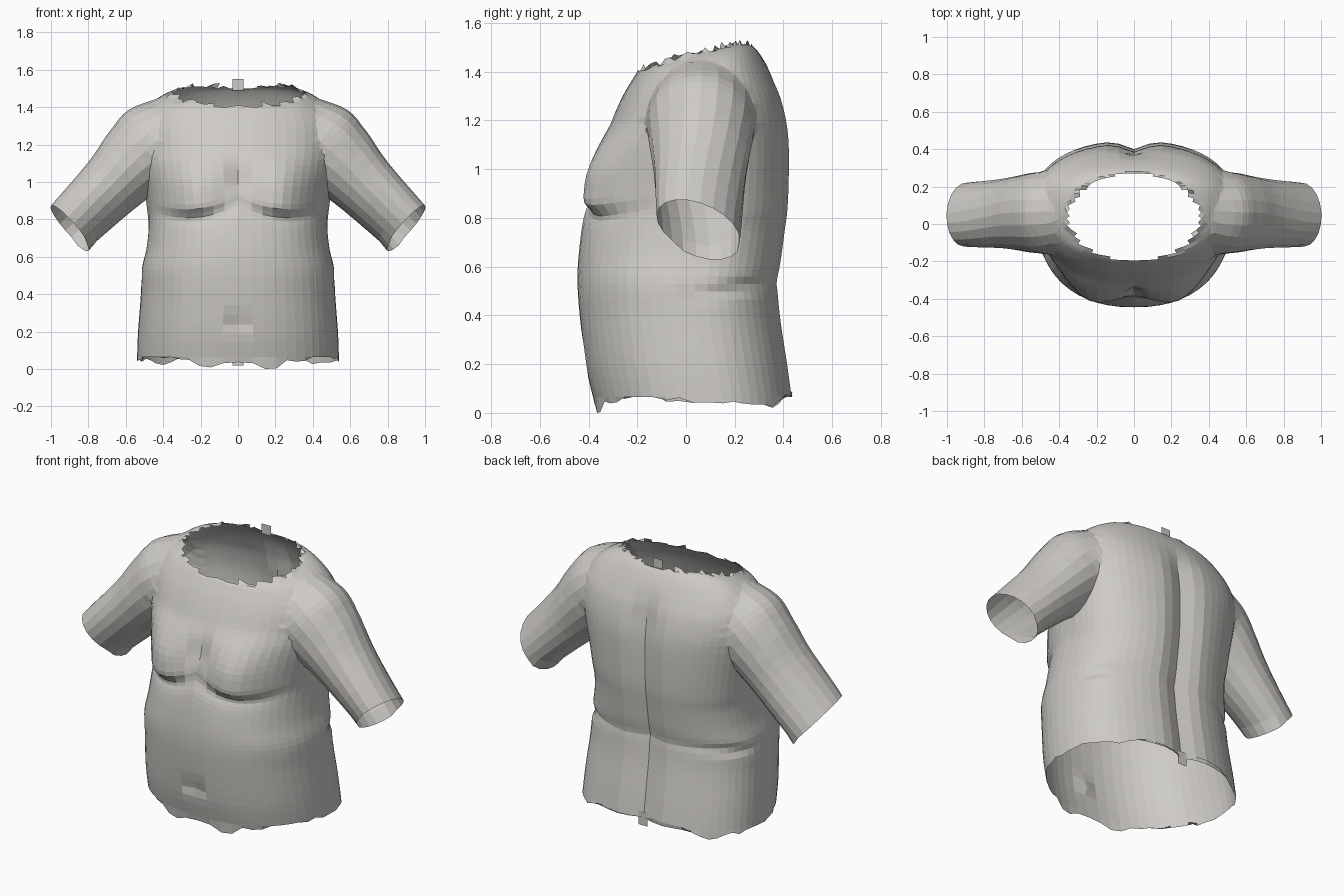
import bpy, bmesh, random
from math import sin, cos, pi, exp, copysign
from mathutils import Vector

random.seed(4)
if "Cube" in bpy.data.objects:
    bpy.data.objects.remove(bpy.data.objects["Cube"], do_unlink=True)

skin = bpy.data.materials.new("warm grey skin")
skin.use_nodes = True
tone = (0.62, 0.60, 0.57, 1)
skin.diffuse_color = tone
skin.node_tree.nodes["Principled BSDF"].inputs["Base Color"].default_value = tone


def spline(rows, steps):
    """Smoothly resample rows of numbers with a Catmull-Rom curve."""
    rows = [Vector(r) for r in rows]
    out = []
    for i in range(len(rows) - 1):
        a, b = rows[max(i - 1, 0)], rows[i]
        c, d = rows[i + 1], rows[min(i + 2, len(rows) - 1)]
        for k in range(steps):
            t = k / steps
            out.append(b + (c - a) * t / 2 + (a * 2 - b * 5 + c * 4 - d) * t * t / 2
                       + (b * 3 - a - c * 3 + d) * t ** 3 / 2)
    return out + [rows[-1]]


def loft(name, rings):
    """Closed solid through a list of point rings."""
    bm = bmesh.new()
    loops = [[bm.verts.new(p) for p in ring] for ring in rings]
    n = len(loops[0])
    for low, high in zip(loops, loops[1:]):
        for i in range(n):
            j = (i + 1) % n
            bm.faces.new((low[i], low[j], high[j], high[i]))
    bm.faces.new(loops[0][::-1])
    bm.faces.new(loops[-1])
    bmesh.ops.recalc_face_normals(bm, faces=bm.faces)
    mesh = bpy.data.meshes.new(name)
    bm.to_mesh(mesh)
    bm.free()
    mesh.materials.append(skin)
    obj = bpy.data.objects.new(name, mesh)
    bpy.context.collection.objects.link(obj)
    return obj


def bump(value, centre, width):
    return exp(-((value - centre) / width) ** 2)


def ramp(value, start, end):
    t = min(max((value - start) / (end - start), 0), 1)
    return t * t * (3 - 2 * t)


def body_point(row, angle):
    """Rounded cross-section with chest, navel, spine and waist folds."""
    z, half, front, back = row
    c, s = cos(angle), sin(angle)
    middle = front * 0.42 + back * 0.58
    power = 2 / 2.3
    x = half * copysign(abs(c) ** power, c)
    reach = middle - front if s < 0 else back - middle
    y = middle + reach * copysign(abs(s) ** power, s)
    height = z
    if s < 0:
        chest = ramp(z, 0.8, 0.88) * (1 - ramp(z, 0.95, 1.22))
        y -= 0.075 * chest * bump(abs(x), 0.24, 0.16)
        y += 0.025 * bump(x, 0, 0.04) * bump(z, 1.02, 0.12)
        y += 0.025 * bump(x, 0, 0.04) * bump(z, 0.26, 0.04)
        # chest fold curves upward at the breastbone and the sides
        height += (abs(x) - 0.27) ** 2 * bump(z, 0.85, 0.15)
    else:
        y -= 0.045 * bump(x, 0, 0.075) * (1 - ramp(z, 1.2, 1.45))
    fold = 0.035 * bump(z, 0.49 + 0.15 * y, 0.028) * bump(y, 0.22, 0.16)
    return Vector((x * (1 - fold), y * (1 - fold), height))


# Torso: height, half width, front, back
body_rows = [
    (0.05, 0.54, -0.375, 0.445), (0.2, 0.535, -0.41, 0.425), (0.4, 0.52, -0.435, 0.395),
    (0.54, 0.515, -0.445, 0.385), (0.65, 0.49, -0.44, 0.4), (0.76, 0.478, -0.42, 0.415),
    (0.84, 0.483, -0.385, 0.425), (0.95, 0.498, -0.37, 0.43), (1.1, 0.525, -0.35, 0.43),
    (1.2, 0.54, -0.31, 0.42), (1.3, 0.535, -0.265, 0.395), (1.37, 0.51, -0.225, 0.365),
    (1.43, 0.465, -0.18, 0.335), (1.48, 0.395, -0.09, 0.305), (1.51, 0.32, 0, 0.28),
    (1.54, 0.2, 0.08, 0.24)]
around = 56
torso = loft("torso", [[body_point(r, 2 * pi * i / around) for i in range(around)]
                       for r in spline(body_rows, 4)])

# Arms: centre x, y, z, half height, half depth
arm_rows = [(0.28, 0.07, 1.3, 0.215, 0.2), (0.43, 0.062, 1.22, 0.235, 0.225),
            (0.55, 0.06, 1.125, 0.208, 0.213), (0.685, 0.057, 0.985, 0.175, 0.188),
            (0.9, 0.05, 0.77, 0.152, 0.165)]
across, along = Vector((0.66, 0, 0.75)), Vector((0.75, 0, -0.66))


def arm(name, side):
    rings = []
    for x, y, z, tall, deep in spline(arm_rows, 4):
        ring = []
        for i in range(20):
            a = 2 * pi * i / 20
            lean = 0.045 * ramp(x, 0.5, 0.9) * sin(a)
            p = Vector((x, y + deep * cos(a) - lean, z)) + across * tall * sin(a)
            p += along * 0.03 * ramp(x, 0.7, 0.9) * cos(a)
            ring.append(Vector((p.x * side, p.y, p.z)))
        rings.append(ring)
    return loft(name, rings)


# Join the arms to the torso as one skin
limbs = [arm("left_arm", 1), arm("right_arm", -1)]
for limb in limbs:
    mod = torso.modifiers.new("join", 'BOOLEAN')
    mod.operation = 'UNION'
    mod.solver = 'EXACT'
    mod.object = limb
graph = bpy.context.evaluated_depsgraph_get()
joined = bpy.data.meshes.new_from_object(torso.evaluated_get(graph))
torso.modifiers.clear()
torso.data = joined
for limb in limbs:
    bpy.data.objects.remove(limb, do_unlink=True)

# Open the waist, sleeves and neck
bm = bmesh.new()
bm.from_mesh(joined)


def is_open(face):
    c = face.calc_center_median()
    neck = c.z > 1.35 and (c.x / 0.35) ** 2 + ((c.y - 0.035) / 0.235) ** 2 < 1
    return neck or len(face.verts) > 14


bmesh.ops.delete(bm, geom=[f for f in bm.faces if is_open(f)], context='FACES')


# Soften the shoulder joins without shrinking them, leaving the armpits creased
def joint():
    return [v for v in bm.verts
            if 0.36 < abs(v.co.x) < 0.68 and v.co.z > 1.14 and not v.is_boundary]


bmesh.ops.remove_doubles(bm, verts=joint(), dist=0.015)
region = joint()
for factor in (0.5, -0.5) * 5:
    bmesh.ops.smooth_vert(bm, verts=region, factor=factor,
                          use_axis_x=True, use_axis_y=True, use_axis_z=True)

# Ragged hem, neckline and sleeve ends
for v in bm.verts:
    if not v.is_boundary:
        continue
    x, y, z = v.co
    if z < 0.06:
        v.co.z = 0.06 + 0.03 * ramp(abs(y), 0.3, 0.45) * copysign(1, y)
        v.co.z += 0.03 * bump(y, -0.18, 0.08)
        v.co.z -= 0.04 * (bump(abs(x), 0.18, 0.06) if y < 0 else bump(abs(x), 0.4, 0.06))
        v.co.z += random.uniform(-0.012, 0.012)
    elif z > 1.35:
        v.co.z += random.uniform(-0.012, 0.015)
    elif z < 0.7:
        v.co.z -= 0.015

# Small strips hanging at the spine and standing at the nape
for z, height, y in ((0.03, 0.08, 0.405), (1.5, 0.06, 0.265)):
    ends = [(-0.03, z), (0.03, z), (0.03, z + height), (-0.03, z + height)]
    bm.faces.new([bm.verts.new((x, y, h)) for x, h in ends])

# Rest the lowest point on the ground
drop = min(v.co.z for v in bm.verts)
bmesh.ops.translate(bm, verts=bm.verts, vec=(0, 0, -drop))
for f in bm.faces:
    f.smooth = False
bm.to_mesh(joined)
bm.free()
